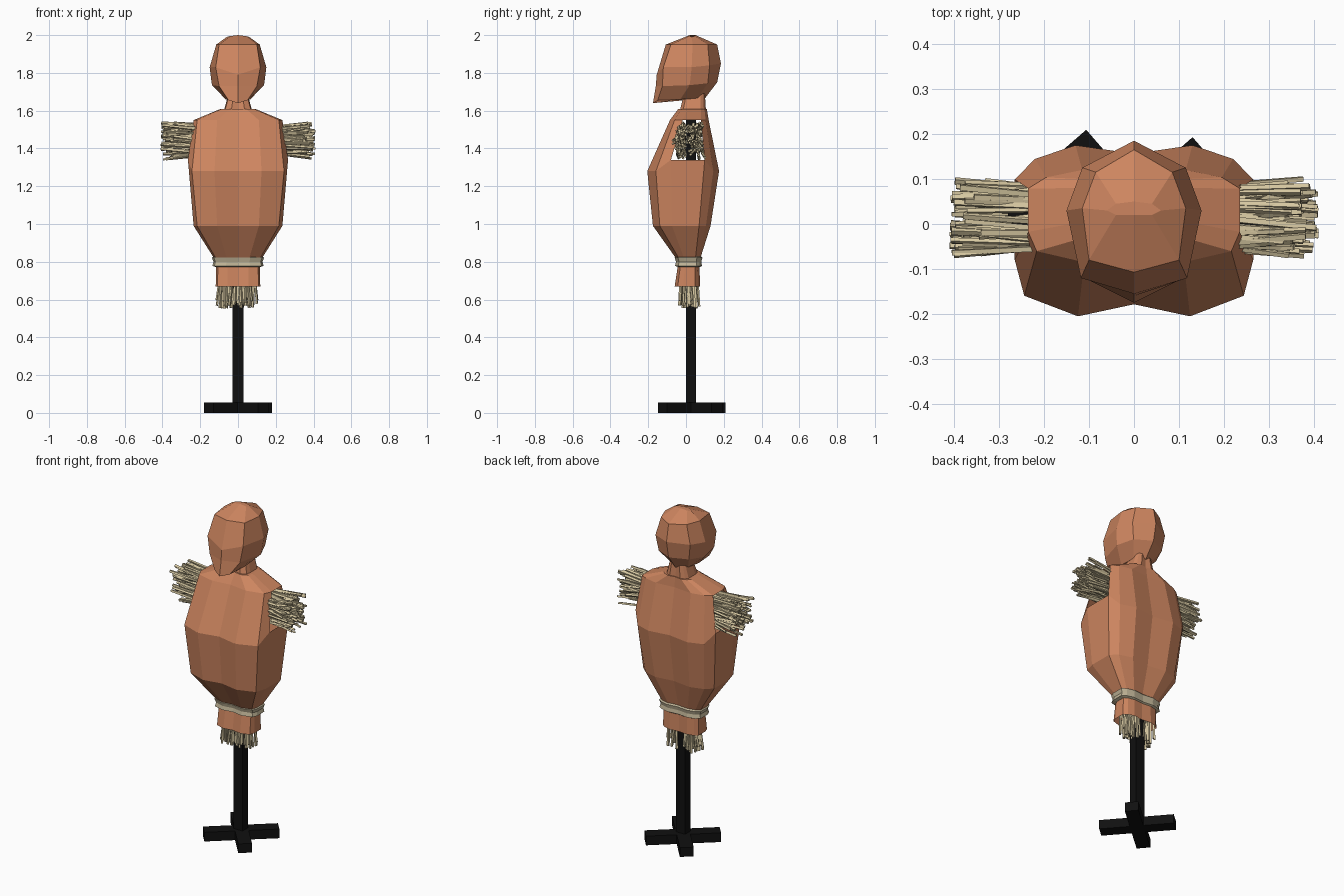
import bpy, bmesh, math, random
from mathutils import Vector, Matrix

if "Cube" in bpy.data.objects:
    bpy.data.objects.remove(bpy.data.objects["Cube"])

random.seed(4)


def material(name, rgb):
    m = bpy.data.materials.new(name)
    m.diffuse_color = (*rgb, 1)
    m.use_nodes = True
    m.node_tree.nodes["Principled BSDF"].inputs["Base Color"].default_value = m.diffuse_color
    return m


CLOTH = material("terracotta cloth", (0.61, 0.235, 0.115))
STRAW = material("pale straw", (0.68, 0.58, 0.36))
ROPE = material("tan rope", (0.53, 0.46, 0.31))
BLACK = material("black wood", (0.005, 0.005, 0.005))


def finish(bm, name, mat):
    mesh = bpy.data.meshes.new(name)
    bm.to_mesh(mesh)
    bm.free()
    mesh.materials.append(mat)
    ob = bpy.data.objects.new(name, mesh)
    bpy.context.collection.objects.link(ob)
    return ob


def mirrored(half):
    """Complete a half ring (front centre to back centre) across x = 0."""
    return half + [(-x, y, z) for x, y, z in reversed(half[1:-1])]


def loft(name, mat, rings, caps=(False, False), holes=()):
    bm = bmesh.new()
    rows = [[bm.verts.new(p) for p in mirrored(r)] for r in rings]
    n = len(rows[0])
    for r, (a, b) in enumerate(zip(rows, rows[1:])):
        for i in range(n):
            if (r, i) not in holes:
                j = (i + 1) % n
                bm.faces.new((a[i], a[j], b[j], b[i]))
    if caps[0]:
        bm.faces.new(rows[0][::-1])
    if caps[1]:
        bm.faces.new(rows[-1])
    return finish(bm, name, mat)


def box(name, mat, size, loc, turn=0):
    bm = bmesh.new()
    bmesh.ops.create_cube(bm, size=1)
    bmesh.ops.scale(bm, vec=size, verts=bm.verts)
    bmesh.ops.rotate(bm, matrix=Matrix.Rotation(turn, 3, 'Z'), verts=bm.verts)
    bmesh.ops.translate(bm, vec=loc, verts=bm.verts)
    return finish(bm, name, mat)


# Cross-section shared by the sack body and rope: (width share, depth share)
SECTION = [(0, .07), (.47, 0), (.92, .12), (1, .33),
           (1, .8), (.83, .92), (.49, 1), (0, .95)]


def section(z, w, front, back, side_z=None):
    return [(u * w, front + (back - front) * v,
             side_z if side_z and u == 1 else z) for u, v in SECTION]


# Sack body with open hem, open armholes and neck
body = [section(.67, .118, -.06, .075),
        section(.80, .115, -.04, .07),
        section(.99, .235, -.175, .13),
        section(1.28, .265, -.205, .175, 1.34),
        section(1.55, .235, -.085, .12),
        section(1.61, .09, -.04, .11),
        section(1.61, .072, -.03, .105),
        section(1.69, .05, -.01, .10)]
loft("sack_body", CLOTH, body, holes={(3, 3), (3, 10)})

# Rope tied round the waist
loft("waist_rope", ROPE, [section(.772, .118, -.04, .075),
                          section(.778, .136, -.058, .085),
                          section(.80, .130, -.053, .081),
                          section(.822, .138, -.06, .087),
                          section(.832, .118, -.04, .075)])

# Faceted head with a jutting chin
head = [
    [(0, -.175, 1.64), (.05, -.15, 1.655), (.065, -.03, 1.66), (.055, .06, 1.665), (0, .1, 1.665)],
    [(0, -.16, 1.73), (.1, -.125, 1.73), (.138, .02, 1.735), (.1, .115, 1.745), (0, .165, 1.75)],
    [(0, -.155, 1.79), (.118, -.12, 1.83), (.15, .03, 1.83), (.115, .125, 1.84), (0, .185, 1.85)],
    [(0, -.107, 1.95), (.1, -.08, 1.95), (.115, .035, 1.95), (.085, .115, 1.95), (0, .165, 1.95)],
    [(0, .02, 2.0), (.04, .02, 1.995), (.06, .03, 1.99), (.04, .045, 1.995), (0, .05, 2.0)]]
loft("head", CLOTH, head, caps=(True, True))

# Wooden stand: post, arm bar and diagonal cross foot
box("post", BLACK, (.06, .052, 1.6), (0, .026, .8))
box("arm_bar", BLACK, (.56, .05, .05), (0, .02, 1.47))
for i, deg in enumerate((41, 131)):
    box(f"foot_bar_{i + 1}", BLACK, (.41, .075, .055), (0, .03, .0275), math.radians(deg))


def straw_bundle(name, count, ends):
    """Thin square stalks; ends() returns a start and end point."""
    bm = bmesh.new()
    for _ in range(count):
        a, b = (Vector(p) for p in ends())
        d = b - a
        mat = (Matrix.Translation((a + b) / 2) @ d.to_track_quat('Z', 'Y').to_matrix().to_4x4()
               @ Matrix.Rotation(random.uniform(0, 1.5), 4, 'Z'))
        r = random.uniform(.006, .009)
        bmesh.ops.create_cone(bm, cap_ends=True, segments=4, radius1=r, radius2=r,
                              depth=d.length, matrix=mat)
    return finish(bm, name, STRAW)


U = random.uniform


def arm_ends(side):
    y, z = U(-.055, .085), U(1.365, 1.525)
    start = (side * .17, y, z)
    end = (side * U(.33, .41), min(.1, max(-.07, y + U(-.025, .025))),
           min(1.535, max(1.342, z + U(-.035, .03))))
    return start, end


def hem_ends():
    x, y = U(-.095, .095), U(-.025, .06)
    return (x, y, .74), (x * 1.08 + U(-.02, .02), y + U(-.012, .012), U(.55, .60))


# Straw poking from the sleeves and the hem
for side, label in ((-1, "left"), (1, "right")):
    straw_bundle(f"{label}_arm_straw", 120, lambda: arm_ends(side))
straw_bundle("hem_straw", 75, hem_ends)
